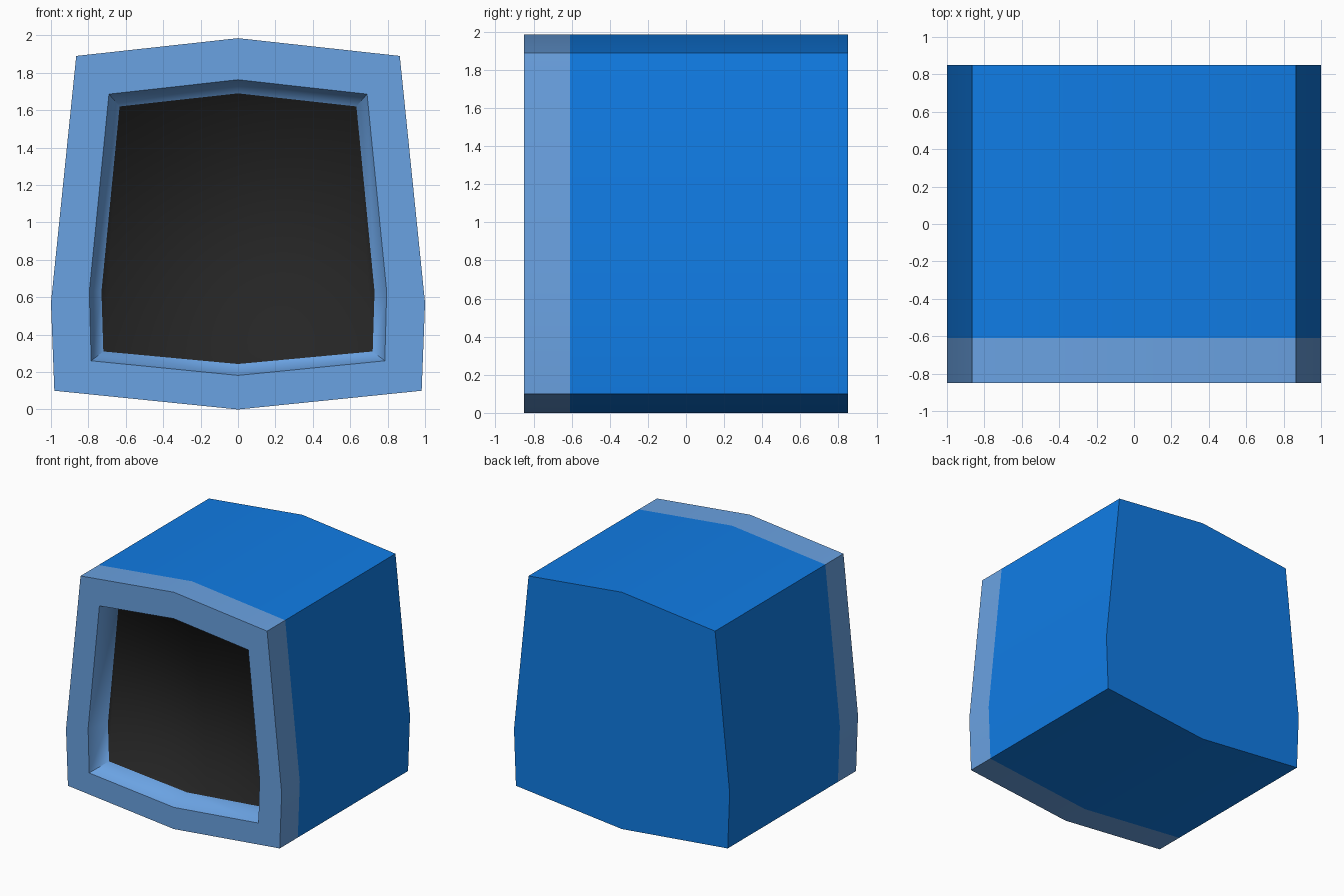
import bpy, bmesh, math

if "Cube" in bpy.data.objects:
    bpy.data.objects.remove(bpy.data.objects["Cube"])


def material(name, rgb):
    # sRGB 0-255 to linear
    lin = [((c / 255 + 0.055) / 1.055) ** 2.4 for c in rgb]
    m = bpy.data.materials.new(name)
    m.diffuse_color = (*lin, 1)
    m.use_nodes = True
    m.node_tree.nodes["Principled BSDF"].inputs["Base Color"].default_value = m.diffuse_color
    return m


BLUE = material("bright blue", (16, 124, 229))
PALE = material("pale blue", (106, 162, 226))
BLACK = material("screen black", (37, 37, 37))

# Right half profiles (x, z), from top centre to bottom centre
OUTER = [(0, 1.985), (0.865, 1.89), (1, 0.57), (0.982, 0.1), (0, 0)]
OPENING = [(0, 1.763), (0.69, 1.686), (0.795, 0.63), (0.785, 0.26), (0, 0.182)]
SCREEN = [(0, 1.69), (0.633, 1.62), (0.73, 0.63), (0.72, 0.31), (0, 0.243)]


def add_ring(bm, half, y):
    full = half + [(-x, z) for x, z in half[-2:0:-1]]
    return [bm.verts.new((x, y, z)) for x, z in full]


def loft(name, sections, materials, cap):
    """Bridge (profile, y) sections; cap is the index of the section to close."""
    bm = bmesh.new()
    rings = [add_ring(bm, p, y) for p, y in sections]
    for a, b in zip(rings, rings[1:]):
        n = len(a)
        for i in range(n):
            j = (i + 1) % n
            bm.faces.new((a[i], a[j], b[j], b[i]))
    ring = rings[cap]
    face = bm.faces.new(ring if cap else ring[::-1])
    face.material_index = len(materials) - 1
    bm.normal_update()
    # sharp corners, except where the rim blends into the screen
    for e in bm.edges:
        if len(e.link_faces) == 2:
            blend = len(materials) > 1 and face in e.link_faces
            e.smooth = blend or e.calc_face_angle(0) < math.radians(30)
    for f in bm.faces:
        f.smooth = True
    me = bpy.data.meshes.new(name)
    bm.to_mesh(me)
    bm.free()
    for m in materials:
        me.materials.append(m)
    ob = bpy.data.objects.new(name, me)
    bpy.context.collection.objects.link(ob)
    return ob


# Main casing, closed at the back
loft("casing", [(OUTER, 0.85), (OUTER, -0.61)], [BLUE], 0)

# Front frame with sloping inner rim and recessed screen
loft("front_frame_and_screen",
     [(OUTER, -0.61), (OUTER, -0.85), (OPENING, -0.85), (SCREEN, -0.68)],
     [PALE, BLACK], -1)
